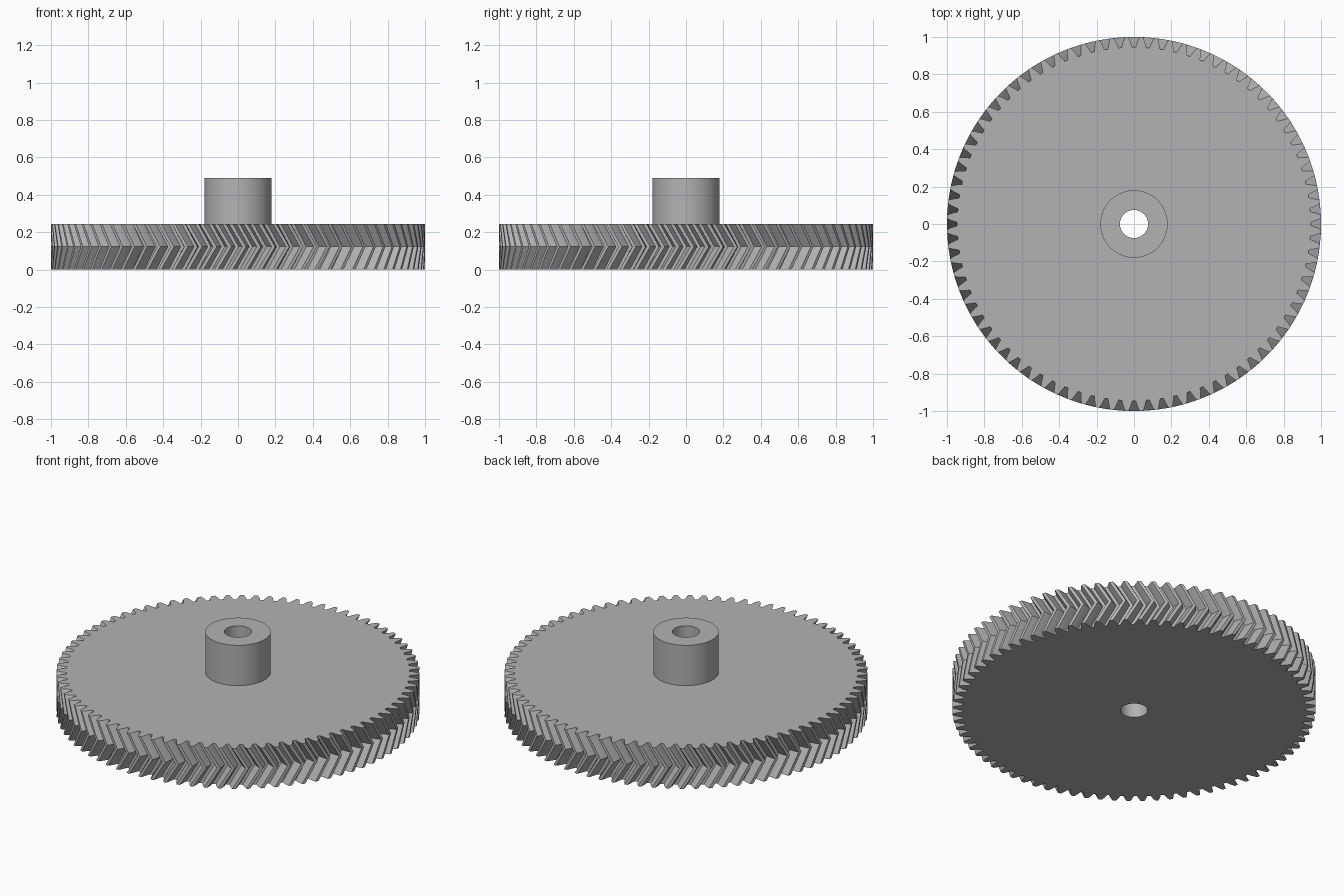
import bpy
import math

TEETH = 80
TIP_R = 1.0
MODULE = TIP_R / (TEETH / 2 + 1)
PITCH_R = MODULE * TEETH / 2
ROOT_R = PITCH_R - 1.25 * MODULE
PRESSURE = math.radians(20)
HELIX = math.radians(30)
WIDTH, HUB_TOP = 0.245, 0.49
HUB_R, BORE_R = 0.18, 0.075
FLANK_STEPS = 4

cube = bpy.data.objects.get("Cube")
if cube:
    bpy.data.objects.remove(cube, do_unlink=True)

steel = bpy.data.materials.new("grey steel")
steel.use_nodes = True
grey = (0.45, 0.45, 0.45, 1)
steel.diffuse_color = grey
steel.node_tree.nodes["Principled BSDF"].inputs["Base Color"].default_value = grey


def involute(radius):
    a = math.acos(PITCH_R * math.cos(PRESSURE) / radius)
    return math.tan(a) - a


def tooth_half_angle(radius):
    return math.pi / (2 * TEETH) + involute(PITCH_R) - involute(radius)


def tooth_outline():
    """Polar (angle, radius) points of the whole toothed rim."""
    radii = [ROOT_R + (TIP_R - ROOT_R) * i / (FLANK_STEPS - 1) for i in range(FLANK_STEPS)]
    points = []
    for t in range(TEETH):
        middle = (t + 0.5) * math.tau / TEETH
        points += [(middle - tooth_half_angle(r), r) for r in radii]
        points += [(middle + tooth_half_angle(r), r) for r in reversed(radii)]
    return points


def ring(z, radius=None, twist=0.0):
    """One closed ring: the rim outline, or a circle with matching points."""
    return [((radius or r) * math.cos(a + twist), (radius or r) * math.sin(a + twist), z)
            for a, r in OUTLINE]


def loft(name, rings):
    n = len(OUTLINE)
    verts = [p for points in rings for p in points]
    faces = [(k * n + i, k * n + (i + 1) % n, (k + 1) * n + (i + 1) % n, (k + 1) * n + i)
             for k in range(len(rings) - 1) for i in range(n)]
    mesh = bpy.data.meshes.new(name)
    mesh.from_pydata(verts, [], faces)
    mesh.materials.append(steel)
    obj = bpy.data.objects.new(name, mesh)
    bpy.context.collection.objects.link(obj)
    bpy.ops.object.select_all(action='DESELECT')
    obj.select_set(True)
    bpy.context.view_layer.objects.active = obj
    bpy.ops.object.shade_smooth_by_angle(angle=math.radians(25))
    return obj


OUTLINE = tooth_outline()
TWIST = WIDTH / 2 * math.tan(HELIX) / PITCH_R

# Wheel: underside, herringbone rim, upper face up to the hub
loft("gear_wheel", [ring(0, BORE_R), ring(0), ring(WIDTH / 2, twist=TWIST),
                    ring(WIDTH), ring(WIDTH, HUB_R)])

# Hub: outer wall, top ring and the bore running through to the underside
loft("hub", [ring(WIDTH, HUB_R), ring(HUB_TOP, HUB_R),
             ring(HUB_TOP, BORE_R), ring(0, BORE_R)])
